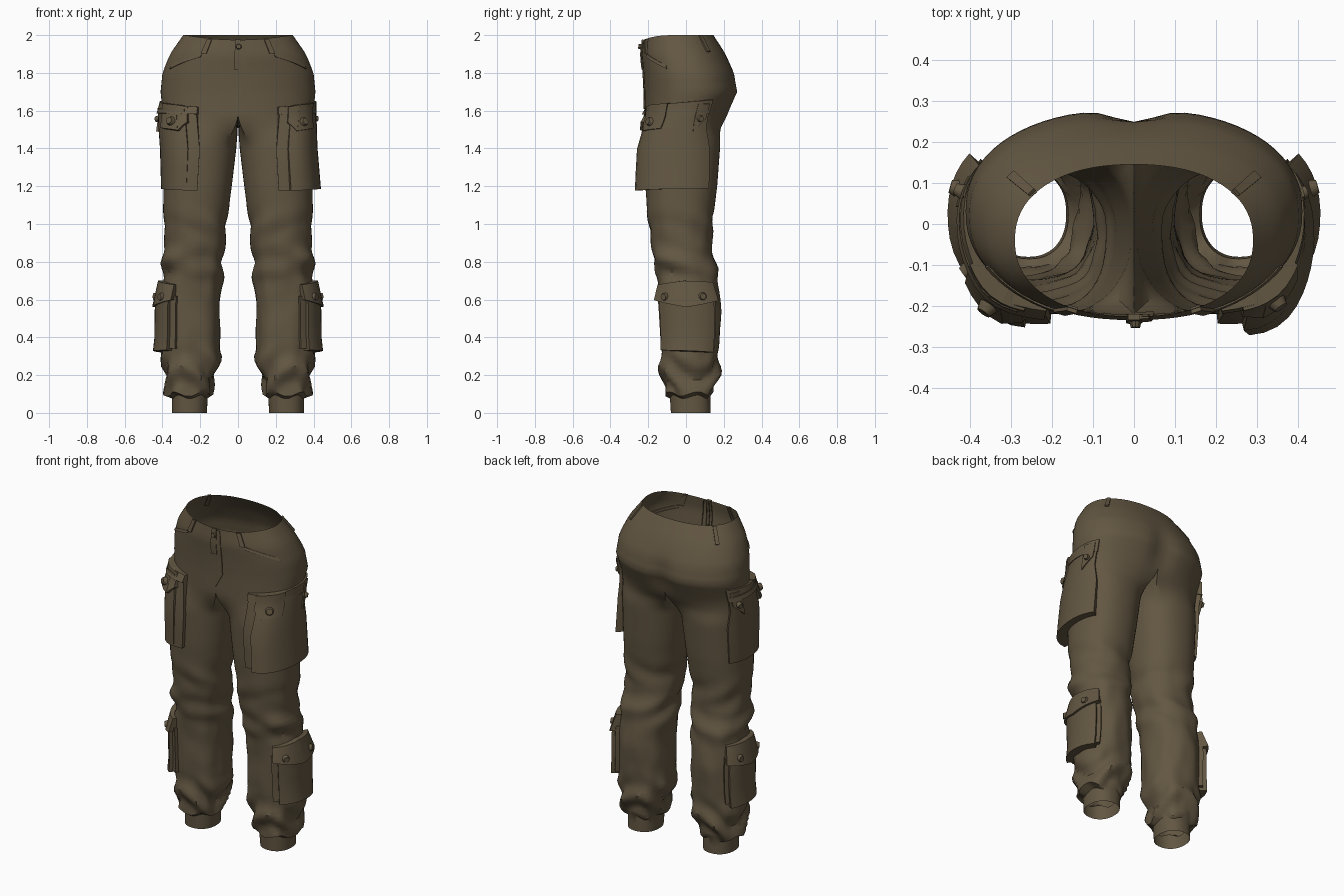
import bpy, bmesh, math
from mathutils import Vector, noise

cube = bpy.data.objects.get("Cube")
if cube:
    bpy.data.objects.remove(cube, do_unlink=True)

olive = bpy.data.materials.new("olive_brown_cloth")
olive.use_nodes = True
COLOR = (0.125, 0.095, 0.055, 1)
olive.diffuse_color = COLOR
bsdf = olive.node_tree.nodes["Principled BSDF"]
bsdf.inputs["Base Color"].default_value = COLOR
bsdf.inputs["Roughness"].default_value = 0.9

# Left leg and hip outline: height, inner x, outer x, front y, back y
OUTLINE = [
    (0, .165, .35, -.08, .13), (.085, .16, .35, -.085, .13),
    (.1, .14, .385, -.11, .14), (.2, .12, .39, -.13, .175),
    (.3, .09, .41, -.13, .17), (.4, .1, .4, -.13, .18),
    (.55, .095, .4, -.14, .185), (.7, .08, .4, -.15, .17),
    (.8, .08, .4, -.17, .15), (.92, .065, .385, -.185, .14),
    (1, .06, .395, -.2, .14), (1.2, .033, .395, -.215, .165),
    (1.4, .009, .395, -.22, .18), (1.5, .004, .4, -.22, .19),
    (1.6, .002, .4, -.22, .235), (1.7, 0, .41, -.22, .28),
    (1.8, 0, .4, -.225, .26), (1.9, 0, .36, -.235, .21),
    (2, 0, .29, -.225, .145),
]
CROTCH = 1.58
FRONT, BACK = -135, 135     # centre seams, as angles around the leg


def outline_at(z):
    for low, high in zip(OUTLINE, OUTLINE[1:]):
        if z <= high[0]:
            t = (z - low[0]) / (high[0] - low[0])
            return [p + (q - p) * t for p, q in zip(low, high)][1:]
    return OUTLINE[-1][1:]


def rounded(v):
    return math.copysign(abs(v) ** 0.89, v)


def smooth(t):
    t = max(0, min(1, t))
    return t * t * (3 - 2 * t)


def bell(z, middle, width):
    return math.exp(-((z - middle) / width) ** 2)


def crease(v):
    return abs((v % 1) * 2 - 1) - 0.5


def fold_depth(angle, z):
    """Cloth folds gathered at the ankle, knee and behind the knee."""
    if z < 0.09 or z > 1.5:
        return 0
    a = math.radians(angle)
    ankle = bell(z, 0.2, 0.11) * crease(z * 6 + 0.5 * math.sin(2 * a + 1))
    knee = bell(z, 0.78, 0.09) * crease(z * 6 + 0.5 * math.sin(a + 0.6))
    hollow = bell(z, 0.98, 0.08) * crease(z * 5 + 0.6 * math.sin(a - 1))
    shelf = bell(angle, -50, 40) * (bell(z, 0.81, 0.04) - bell(z, 0.73, 0.035))
    rough = noise.noise(Vector((math.cos(a) * 2, math.sin(a) * 2, z * 6)))
    rough *= smooth((1.15 - z) / 0.3)
    return (0.04 * ankle + 0.025 * knee + 0.018 * hollow + 0.012 * rough
            + 0.015 * shelf)


def cloth(angle, z, folds=False):
    """Point on the trouser surface; the leg blends into half a pelvis."""
    x_in, x_out, front, back = outline_at(z)
    mid, half = (front + back) / 2, (back - front) / 2
    a = math.radians(angle)
    leg_mid, leg_half = (x_in + x_out) / 2, (x_out - x_in) / 2
    leg = Vector((leg_mid + leg_half * rounded(math.cos(a)),
                  mid + half * rounded(math.sin(a)), z))
    if folds:
        leg += fold_depth(angle, z) * Vector((math.cos(a), math.sin(a), 0))
        leg.z += 0.012 * math.sin(5 * a) * bell(z, 0.1, 0.03)   # uneven hem
    if angle <= BACK:
        h = math.radians(angle * 2 / 3)
        x = x_out * rounded(max(0, math.cos(h)))
        y = mid + half * rounded(math.sin(h))
        if y > mid:     # cleft of the seat
            y -= 0.032 * bell(x, 0, 0.07) * bell(z, 1.68, 0.12)
    else:
        x, y = 0, back + (front - back) * (angle - BACK) / 90
    hip = Vector((x, y, z))
    if z > 1.85:        # waist dips at the front
        hip.z -= 0.025 * max(0, (mid - y) / half) ** 3 * (z - 1.85) / 0.15
    return leg.lerp(hip, smooth((z - 1.4) / (CROTCH - 1.4)))


def outward(angle, z):
    step = 2 if angle < 0 else -2
    rise = -0.02 if z > 1.9 else 0.02
    base = cloth(angle, z)
    n = (cloth(angle + step, z) - base).cross(cloth(angle, z + rise) - base)
    return (n * step * rise).normalized()


def finish(name, bm, side=0, angle=35):
    """side: 0 for a mirrored pair, 1 for left only, -1 for right only."""
    if side < 0:
        for v in bm.verts:
            v.co.x = -v.co.x
        bmesh.ops.reverse_faces(bm, faces=bm.faces)
    mesh = bpy.data.meshes.new(name)
    bm.to_mesh(mesh)
    bm.free()
    mesh.materials.append(olive)
    obj = bpy.data.objects.new(name, mesh)
    bpy.context.collection.objects.link(obj)
    bpy.ops.object.select_all(action='DESELECT')
    obj.select_set(True)
    bpy.context.view_layer.objects.active = obj
    bpy.ops.object.shade_smooth_by_angle(angle=math.radians(angle))
    if side == 0:
        mod = obj.modifiers.new("mirror", 'MIRROR')
        mod.merge_threshold = 0.0002


def trousers():
    bm = bmesh.new()
    count, outer = 48, 36
    heights = [0, 0.045, 0.085, 0.1]
    heights += [0.1 + 0.0247 * k for k in range(1, 60)] + [CROTCH]
    hips = [CROTCH + 0.03 * k for k in range(1, 14)] + [2]
    previous = None
    for z in heights + hips:
        n = count if z <= CROTCH else outer + 1
        ring = [bm.verts.new(cloth(FRONT + 7.5 * i, z, z > 0.05))
                for i in range(n)]
        if previous:
            for i in range(n if n == count else outer):
                j = (i + 1) % count
                bm.faces.new((previous[i], previous[j], ring[j], ring[i]))
        previous = ring
    finish("trousers", bm, angle=40)


def wrap(name, a0, a1, low, high, lift, side=0, nu=8, nz=4, bulge=0):
    """Raised panel on the cloth; low, high are heights at both ends,
    lift is the thickness at the bottom and the top, and bulge adds
    fullness at the front outer corner."""
    bm = bmesh.new()
    rows, sunk = [], {}
    for k in range(nz + 1):
        row = []
        for i in range(nu + 1):
            s, t = i / nu, k / nz
            a = a0 + (a1 - a0) * s
            z0 = low[0] + (low[1] - low[0]) * s
            z1 = high[0] + (high[1] - high[0]) * s
            z = z0 + (z1 - z0) * t
            p, n = cloth(a, z), outward(a, z)
            out = lift[0] + (lift[1] - lift[0]) * t + bulge * bell(a, -62, 28)
            v = bm.verts.new(p + n * out)
            row.append(v)
            if i in (0, nu) or k in (0, nz):
                sunk[v] = bm.verts.new(p - n * 0.006)
        rows.append(row)
    for r, q in zip(rows, rows[1:]):
        for i in range(nu):
            bm.faces.new((r[i], r[i + 1], q[i + 1], q[i]))
    # Side walls around the rim
    rim = rows[0] + [r[-1] for r in rows[1:-1]] + rows[-1][::-1]
    rim += [r[0] for r in rows[-2:0:-1]]
    for v, w in zip(rim, rim[1:] + rim[:1]):
        bm.faces.new((w, v, sunk[v], sunk[w]))
    finish(name, bm, side)


def button(name, angle, z, lift, radius, side=0):
    n = outward(angle, z)
    turn = n.to_track_quat('Z', 'Y').to_matrix().to_4x4()
    turn.translation = cloth(angle, z) + n * lift
    bm = bmesh.new()
    bmesh.ops.create_cone(bm, cap_ends=True, segments=10, radius1=radius,
                          radius2=radius * 0.7, depth=0.022, matrix=turn)
    finish(name, bm, side)


trousers()

# Thigh cargo pockets with pleat, flap and buttoned tabs;
# the left one flares at the bottom, the right one at the top
FULL = 0.026
for label, side, bottom, top in (("left", 1, .044, .008), ("right", -1, .012, .024)):
    part = label + "_thigh_"
    wrap(part + "pocket_pleat", -90, -72, (1.18, 1.18), (1.6, 1.6),
         (.02, .016), side, bulge=FULL / 2)
    wrap(part + "pocket", -76, 38, (1.18, 1.19), (1.61, 1.62),
         (bottom, top), side, nu=14, bulge=FULL)
    wrap(part + "flap", -92, 40, (1.58, 1.59), (1.62, 1.66),
         (top + .008, .01), side, nu=14, bulge=FULL)
    wrap(part + "front_tab", -80, -66, (1.53, 1.48), (1.62, 1.63),
         (top + .014, .018), side, nu=3, bulge=FULL)
    wrap(part + "middle_tab", -66, -34, (1.48, 1.5), (1.63, 1.64),
         (top + .016, .018), side, nu=4, bulge=FULL)
    wrap(part + "back_tab", 14, 34, (1.49, 1.56), (1.64, 1.64),
         (top + .016, .018), side, nu=4)
    button(part + "front_button", -57, 1.53, top + .044, 0.026, side)
    button(part + "back_button", 23, 1.56, top + .018, 0.02, side)

# Calf cargo pockets with flap and two buttons
wrap("calf_pocket_pleat", -64, 46, (.34, .34), (.62, .62), (.022, .022), nu=12)
wrap("calf_pocket", -52, 38, (.33, .32), (.62, .62), (.043, .04), nu=12)
wrap("calf_front_flap", -60, -5, (.6, .56), (.68, .7), (.054, .024), nu=6)
wrap("calf_back_flap", -5, 44, (.56, .59), (.7, .69), (.054, .024), nu=6)
button("calf_front_button", -38, 0.615, 0.046, 0.024)
button("calf_back_button", 19, 0.615, 0.046, 0.024)

# Fly, waist button, slanted hip pockets
wrap("fly_panel", FRONT, -127, (1.61, 1.7), (1.99, 1.99), (.005, .005), 1)
wrap("fly_placket", FRONT, -132, (1.82, 1.82), (2, 2), (.009, .009), nu=2)
button("waist_button", -134.5, 1.955, 0.012, 0.017, 1)
wrap("hip_pocket_trim", -90, -38, (1.89, 1.82), (1.91, 1.84), (.007, .003), nz=1)

# Belt loops
for place, a in (("front", -93), ("side", 52)):
    wrap(place + "_belt_loop", a - 4, a + 4, (1.91, 1.91), (1.995, 1.995),
         (.009, .009), nu=2)
